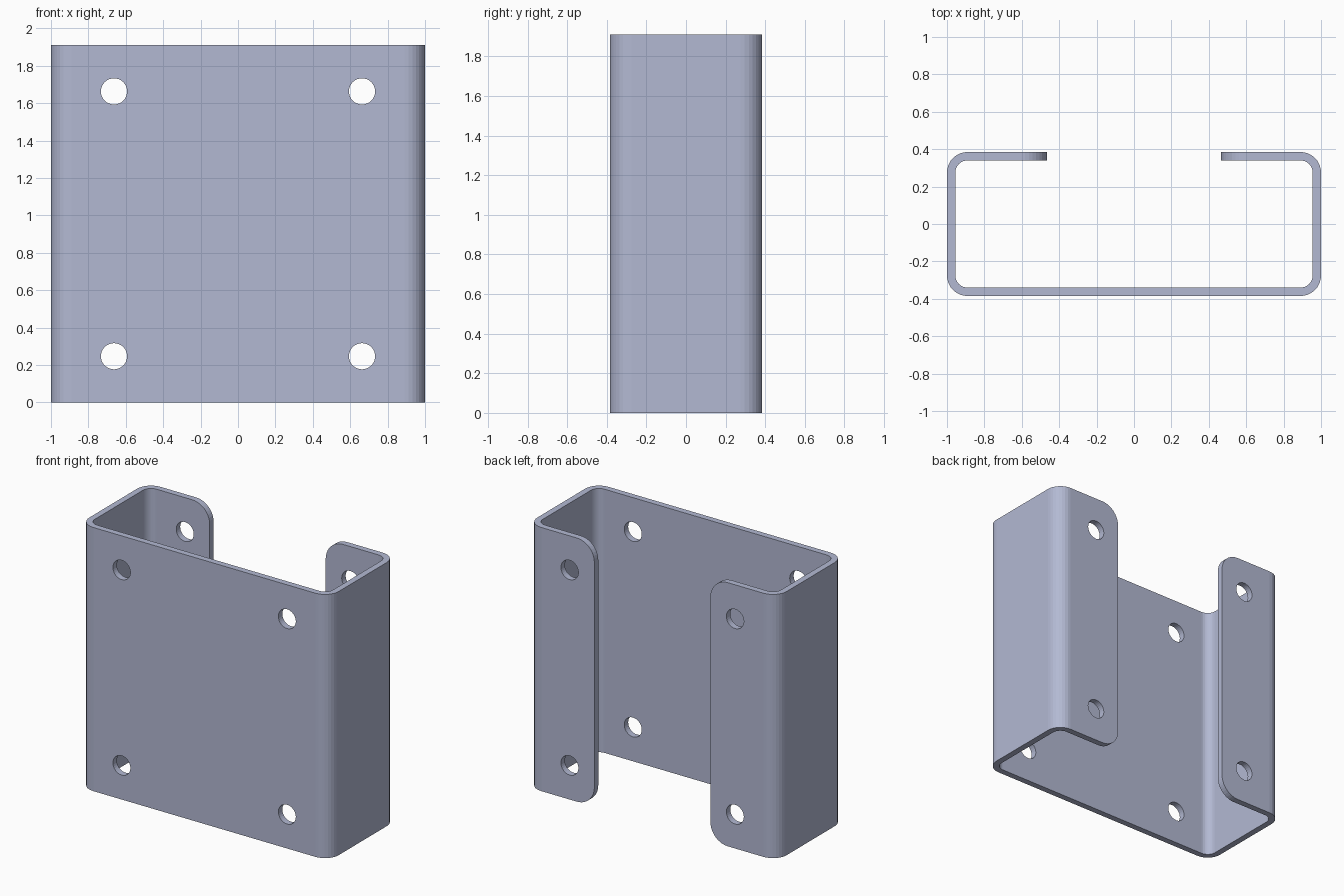
import bpy, bmesh
from math import sin, cos, pi

HEIGHT, DEPTH, WALL = 1.91, 0.385, 0.045
BEND, LIP_END, LIP_ROUND = 0.11, 0.465, 0.14
HOLE_X, HOLE_Z, HOLE_R = 0.663, 0.247, 0.07

cube = bpy.data.objects.get("Cube")
if cube:
    bpy.data.objects.remove(cube, do_unlink=True)


def arc(cx, cy, r, start, end, steps):
    angles = [start + (end - start) * i / steps for i in range(steps + 1)]
    return [(cx + r * cos(a), cy + r * sin(a)) for a in angles]


def prism(bm, bottom, offset):
    """Extrude a closed outline of 3D points along an offset."""
    face = bm.faces.new([bm.verts.new(p) for p in bottom])
    result = bmesh.ops.extrude_face_region(bm, geom=[face])
    verts = [v for v in result["geom"] if isinstance(v, bmesh.types.BMVert)]
    bmesh.ops.translate(bm, verts=verts, vec=offset)


def make_object(name, bm):
    bmesh.ops.recalc_face_normals(bm, faces=bm.faces)
    mesh = bpy.data.meshes.new(name)
    bm.to_mesh(mesh)
    bm.free()
    obj = bpy.data.objects.new(name, mesh)
    bpy.context.collection.objects.link(obj)
    return obj


def half_path(inset):
    """Right half of the folded section, from the front centre to the lip."""
    x, y, r = 1 - BEND, DEPTH - BEND, BEND - inset
    return (arc(x, -y, r, -pi / 2, 0, 8) + arc(x, y, r, 0, pi / 2, 8)
            + [(LIP_END, DEPTH - inset)])


def full_path(inset):
    half = half_path(inset)
    return [(-x, y) for x, y in reversed(half)] + half


# Folded sheet channel
bm = bmesh.new()
section = full_path(0) + full_path(WALL)[::-1]
prism(bm, [(x, y, 0) for x, y in section], (0, 0, HEIGHT))
bracket = make_object("channel_bracket", bm)

# Cutters: bolt holes through front and lips, rounded lip corners
bm = bmesh.new()
for side in (-1, 1):
    for top in (False, True):
        def place(x, z, y):
            return (side * x, y, HEIGHT - z if top else z)
        hole = arc(HOLE_X, HOLE_Z, HOLE_R, 0, 2 * pi, 32)[:-1]
        prism(bm, [place(x, z, -0.6) for x, z in hole], (0, 1.2, 0))
        c = LIP_END + LIP_ROUND
        corner = arc(c, LIP_ROUND, LIP_ROUND, pi, 1.5 * pi, 10)
        corner += [(c, -0.1), (LIP_END - 0.1, -0.1), (LIP_END - 0.1, LIP_ROUND)]
        prism(bm, [place(x, z, 0.2) for x, z in corner], (0, 0.4, 0))
cutter = make_object("hole_and_corner_cutter", bm)
cutter.hide_render = True

cut = bracket.modifiers.new("cut", "BOOLEAN")
cut.operation = "DIFFERENCE"
cut.solver = "EXACT"
cut.object = cutter
bpy.context.view_layer.update()
graph = bpy.context.evaluated_depsgraph_get()
mesh = bpy.data.meshes.new_from_object(bracket.evaluated_get(graph))
bracket.modifiers.clear()
bracket.data = mesh
bpy.data.objects.remove(cutter, do_unlink=True)

# Blue-grey metal
colour = (0.45, 0.485, 0.65, 1)
metal = bpy.data.materials.new("blue_grey_metal")
metal.use_nodes = True
metal.diffuse_color = colour
metal.node_tree.nodes["Principled BSDF"].inputs["Base Color"].default_value = colour
mesh.materials.clear()
mesh.materials.append(metal)
